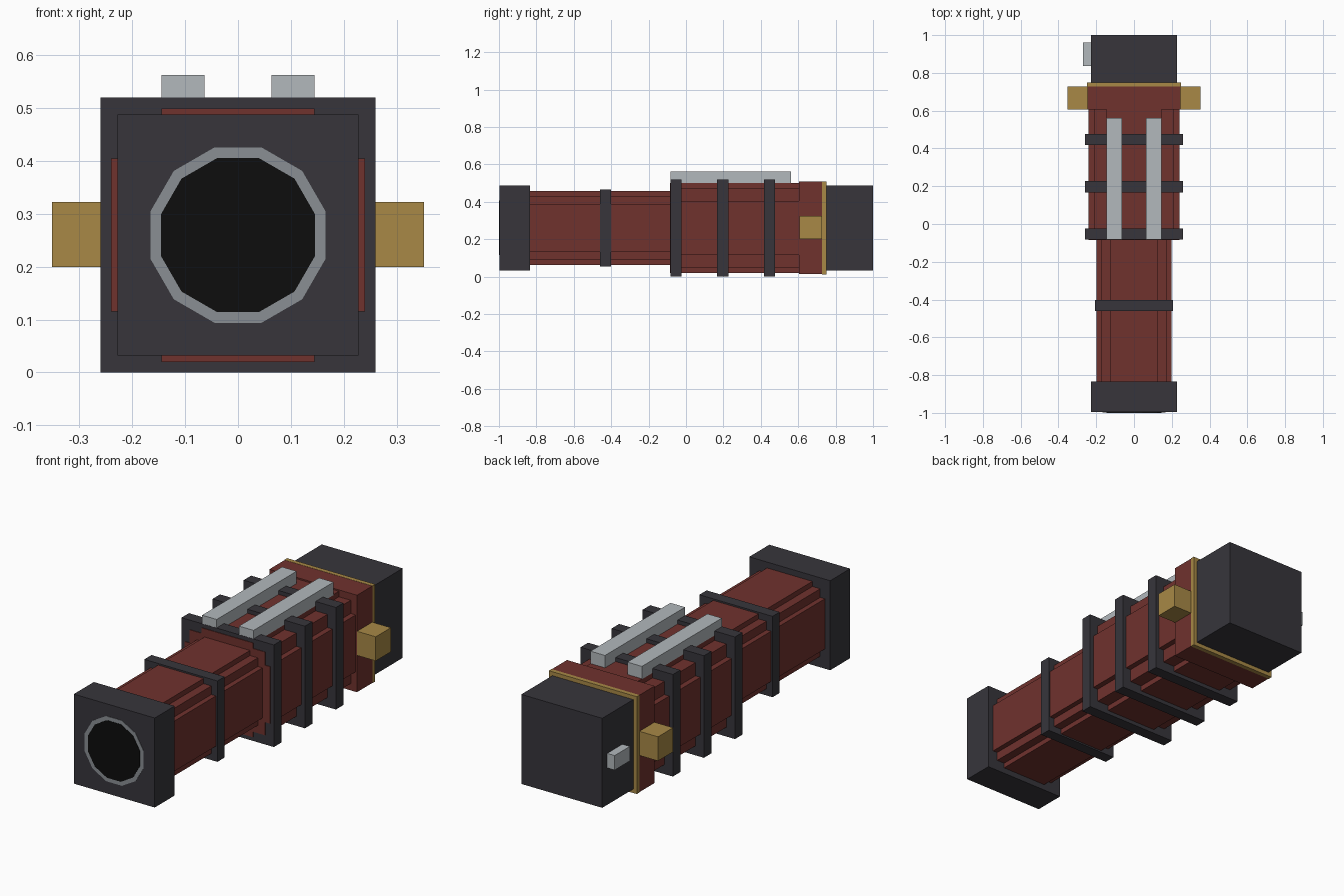
import bpy, bmesh, math

if "Cube" in bpy.data.objects:
    bpy.data.objects.remove(bpy.data.objects["Cube"])

AXIS = 0.26  # height of the barrel axis


def material(name, rgb):
    m = bpy.data.materials.new(name)
    m.diffuse_color = (*rgb, 1)
    m.use_nodes = True
    m.node_tree.nodes["Principled BSDF"].inputs["Base Color"].default_value = m.diffuse_color
    return m


DARK = material("charcoal", (0.038, 0.036, 0.044))
RED = material("brick_red", (0.162, 0.032, 0.027))
BRASS = material("brass", (0.392, 0.25, 0.061))
PALE = material("pale_grey", (0.445, 0.479, 0.503))
STEEL = material("steel_grey", (0.254, 0.275, 0.296))
BLACK = material("bore_black", (0.004, 0.004, 0.004))


def prism(name, outline, y0, y1, mat):
    """Extrude an outline of (x, z) points from y0 to y1."""
    bm = bmesh.new()
    face = bm.faces.new([bm.verts.new((x, y0, z)) for x, z in outline])
    ext = bmesh.ops.extrude_face_region(bm, geom=[face])
    verts = [v for v in ext["geom"] if isinstance(v, bmesh.types.BMVert)]
    bmesh.ops.translate(bm, verts=verts, vec=(0, y1 - y0, 0))
    bmesh.ops.recalc_face_normals(bm, faces=bm.faces)
    mesh = bpy.data.meshes.new(name)
    bm.to_mesh(mesh)
    bm.free()
    mesh.materials.append(mat)
    ob = bpy.data.objects.new(name, mesh)
    bpy.context.collection.objects.link(ob)
    return ob


def box(name, x0, x1, y0, y1, z0, z1, mat):
    return prism(name, [(x0, z0), (x1, z0), (x1, z1), (x0, z1)], y0, y1, mat)


def square(name, half, y0, y1, mat):
    return box(name, -half, half, y0, y1, AXIS - half, AXIS + half, mat)


def stepped(name, outer, core, flat, y0, y1, mat):
    """Square tube with stepped corners."""
    quarter = [(outer, -flat), (outer, flat), (core, flat), (core, core), (flat, core)]
    pts = []
    for k in range(4):
        c, s = [(1, 0), (0, 1), (-1, 0), (0, -1)][k]
        pts += [(x * c - z * s, AXIS + x * s + z * c) for x, z in quarter]
    # drop points doubled where the quarters meet
    clean = [p for i, p in enumerate(pts) if math.dist(p, pts[i - 1]) > 1e-5]
    return prism(name, clean, y0, y1, mat)


def disc(name, apothem, y0, y1, mat):
    r = apothem / math.cos(math.pi / 12)
    angles = [math.radians(15 + 30 * i) for i in range(12)]
    return prism(name, [(r * math.cos(a), AXIS + r * math.sin(a)) for a in angles], y0, y1, mat)


# muzzle with a painted ring and bore
square("muzzle_block", 0.228, -0.996, -0.835, DARK)
disc("muzzle_ring", 0.166, -0.998, -0.994, STEEL)
disc("muzzle_bore", 0.146, -1.0, -0.994, BLACK)

# front barrel and its band
stepped("front_barrel", 0.198, 0.172, 0.128, -0.836, -0.08, RED)
square("front_band", 0.206, -0.46, -0.402, DARK)

# thicker body with three bands
stepped("rear_body", 0.24, 0.212, 0.145, -0.086, 0.61, RED)
for i, y in enumerate((-0.083, 0.167, 0.417)):
    square(f"body_band_{i + 1}", 0.26, y, y + 0.06, DARK)

# collar, trim and end block
square("rear_collar", 0.247, 0.605, 0.728, RED)
square("collar_trim", 0.248, 0.728, 0.75, BRASS)
square("end_block", 0.228, 0.745, 1.0, DARK)

# mirrored side lugs and top rails
for side, s in (("left", -1), ("right", 1)):
    box(f"{side}_lug", *sorted((s * 0.24, s * 0.352)), 0.606, 0.728, 0.2, 0.323, BRASS)
    box(f"{side}_rail", *sorted((s * 0.063, s * 0.145)), -0.082, 0.562, 0.497, 0.563, PALE)

# small latch on the left of the end block
box("side_latch", -0.27, -0.225, 0.837, 0.96, 0.22, 0.294, PALE)
